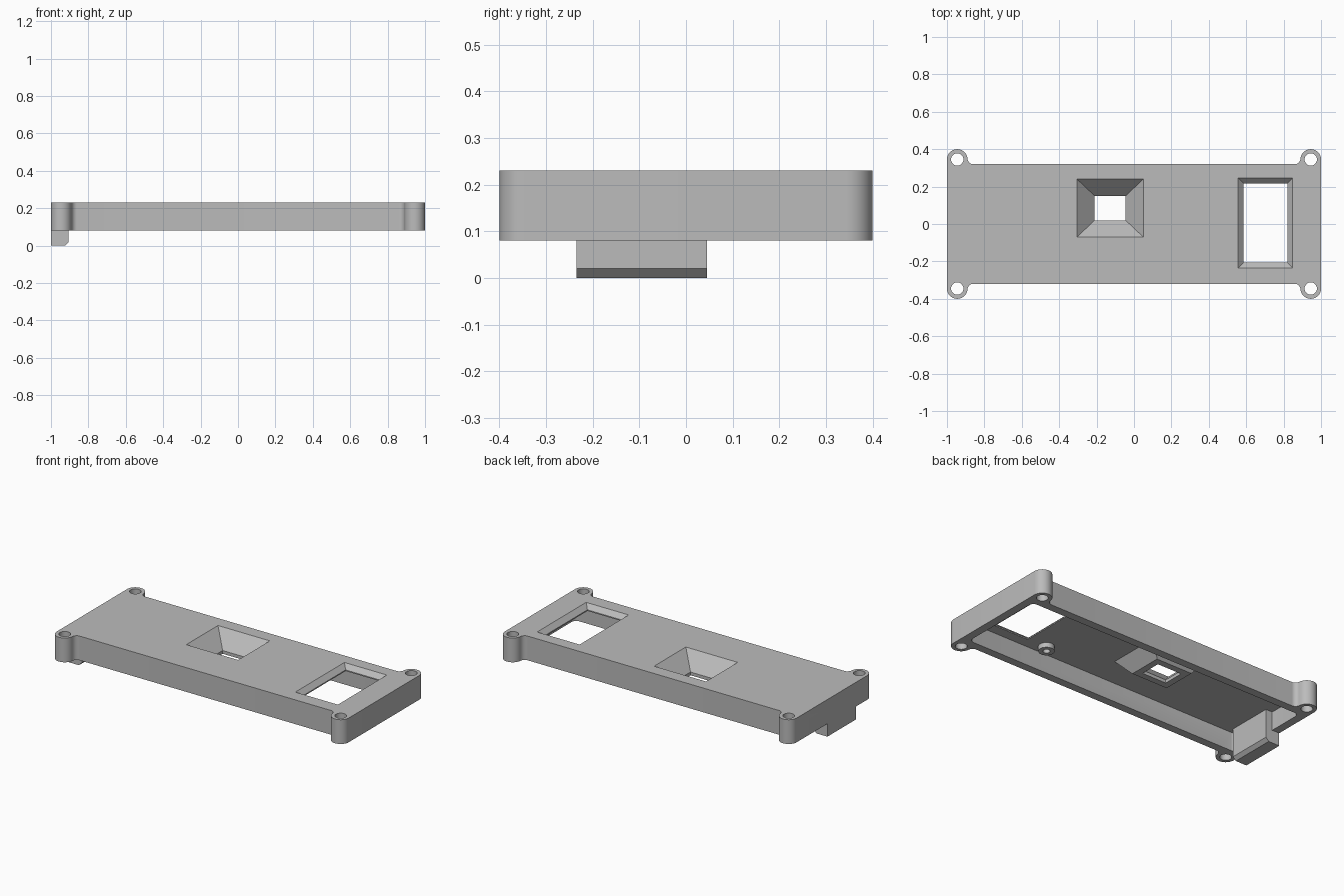
import bpy
import bmesh
from math import pi, cos, sin, radians

cube = bpy.data.objects.get("Cube")
if cube:
    bpy.data.objects.remove(cube, do_unlink=True)

grey = bpy.data.materials.new("plain grey")
grey.use_nodes = True
GREY = (0.5, 0.5, 0.5, 1)
grey.diffuse_color = GREY
grey.node_tree.nodes["Principled BSDF"].inputs["Base Color"].default_value = GREY

BOTTOM, CEILING, TOP = 0.08, 0.195, 0.23
EAR_X, EAR_Y, EAR_R = 0.945, 0.345, 0.055


def loft(name, rings):
    """Closed solid through matching rings, each a list of (x, y, z)."""
    bm = bmesh.new()
    loops = [[bm.verts.new(p) for p in ring] for ring in rings]
    bm.faces.new(loops[0])
    bm.faces.new(loops[-1])
    for a, b in zip(loops, loops[1:]):
        for i in range(len(a)):
            j = (i + 1) % len(a)
            bm.faces.new((a[i], a[j], b[j], b[i]))
    bmesh.ops.recalc_face_normals(bm, faces=bm.faces)
    mesh = bpy.data.meshes.new(name)
    bm.to_mesh(mesh)
    bm.free()
    mesh.materials.append(grey)
    obj = bpy.data.objects.new(name, mesh)
    bpy.context.collection.objects.link(obj)
    return obj


def prism(name, outline, z0, z1):
    return loft(name, [[(x, y, z) for x, y in outline] for z in (z0, z1)])


def rect(x0, x1, y0, y1, z, grow=0):
    x0, x1, y0, y1 = x0 - grow, x1 + grow, y0 - grow, y1 + grow
    return [(x0, y0, z), (x1, y0, z), (x1, y1, z), (x0, y1, z)]


def arc(cx, cy, r, start, end, steps):
    angles = [radians(start + (end - start) * i / steps) for i in range(steps + 1)]
    return [(cx + r * cos(a), cy + r * sin(a)) for a in angles]


def circle(cx, cy, r, steps=32):
    return arc(cx, cy, r, 0, 360, steps)[:-1]


def combine(obj, other, operation):
    mod = obj.modifiers.new(operation.lower(), 'BOOLEAN')
    mod.operation = operation
    mod.solver = 'EXACT'
    mod.object = other
    bpy.context.view_layer.objects.active = obj
    bpy.ops.object.modifier_apply(modifier=mod.name)
    bpy.data.objects.remove(other, do_unlink=True)


# Shell outline: one eared corner, mirrored to four
fillet = 0.03
corner = arc(EAR_X, EAR_Y, EAR_R, 0, 180, 20)
corner += arc(EAR_X - EAR_R - fillet, 0.32 + fillet, fillet, 0, -90, 8)
back = corner + [(-x, y) for x, y in reversed(corner)]
outline = back + [(x, -y) for x, y in reversed(back)]
lid = prism("lid_shell", outline, BOTTOM, TOP)

# Hollow underside with rounded corners
r = 0.03
cavity = []
for sx, sy, start in ((1, 1, 0), (-1, 1, 90), (-1, -1, 180), (1, -1, 270)):
    cavity += arc(sx * (0.95 - r), sy * (0.27 - r), r, start, start + 90, 6)
combine(lid, prism("cavity", cavity, 0, CEILING), 'DIFFERENCE')

# Hanging hood around the tapered opening
wide = (-0.305, 0.05, -0.07, 0.24)
narrow = (-0.21, -0.045, 0.02, 0.15)
hood = loft("hood", [rect(*wide, 0.205, 0.025), rect(*narrow, 0.115, 0.04)])
combine(lid, hood, 'UNION')
funnel = loft("funnel", [rect(*wide, 0.25, 0.018), rect(*wide, TOP),
                         rect(*narrow, 0.135), rect(*narrow, 0.05)])
combine(lid, funnel, 'DIFFERENCE')

# Window with a chamfered rim
window = (0.585, 0.82, -0.207, 0.217)
combine(lid, loft("window", [rect(*window, 0.25, 0.048), rect(*window, TOP, 0.028),
                             rect(*window, TOP - 0.028), rect(*window, 0.05)]),
        'DIFFERENCE')

# Latch tab at the right end, chamfered on its inner lower edge
tab_profile = [(-1, 0), (-0.925, 0), (-0.905, 0.02), (-0.905, 0.2), (-0.97, 0.2),
               (-0.97, 0.1), (-1, 0.1)]
tab = loft("latch_tab", [[(x, y, z) for x, z in tab_profile] for y in (-0.235, 0.045)])
combine(lid, tab, 'UNION')

# Small standoff under the plate
combine(lid, prism("standoff", circle(0.458, -0.2, 0.045), 0.165, 0.2), 'UNION')
combine(lid, prism("standoff_hole", circle(0.458, -0.2, 0.02), 0.1, 0.19), 'DIFFERENCE')

# Screw holes through the ears
for sx in (-1, 1):
    for sy in (-1, 1):
        hole = prism("screw_hole", circle(sx * EAR_X, sy * EAR_Y, 0.033), 0, 0.3)
        combine(lid, hole, 'DIFFERENCE')

bpy.ops.object.select_all(action='DESELECT')
lid.select_set(True)
bpy.context.view_layer.objects.active = lid
bpy.ops.object.shade_smooth_by_angle(angle=radians(30))
